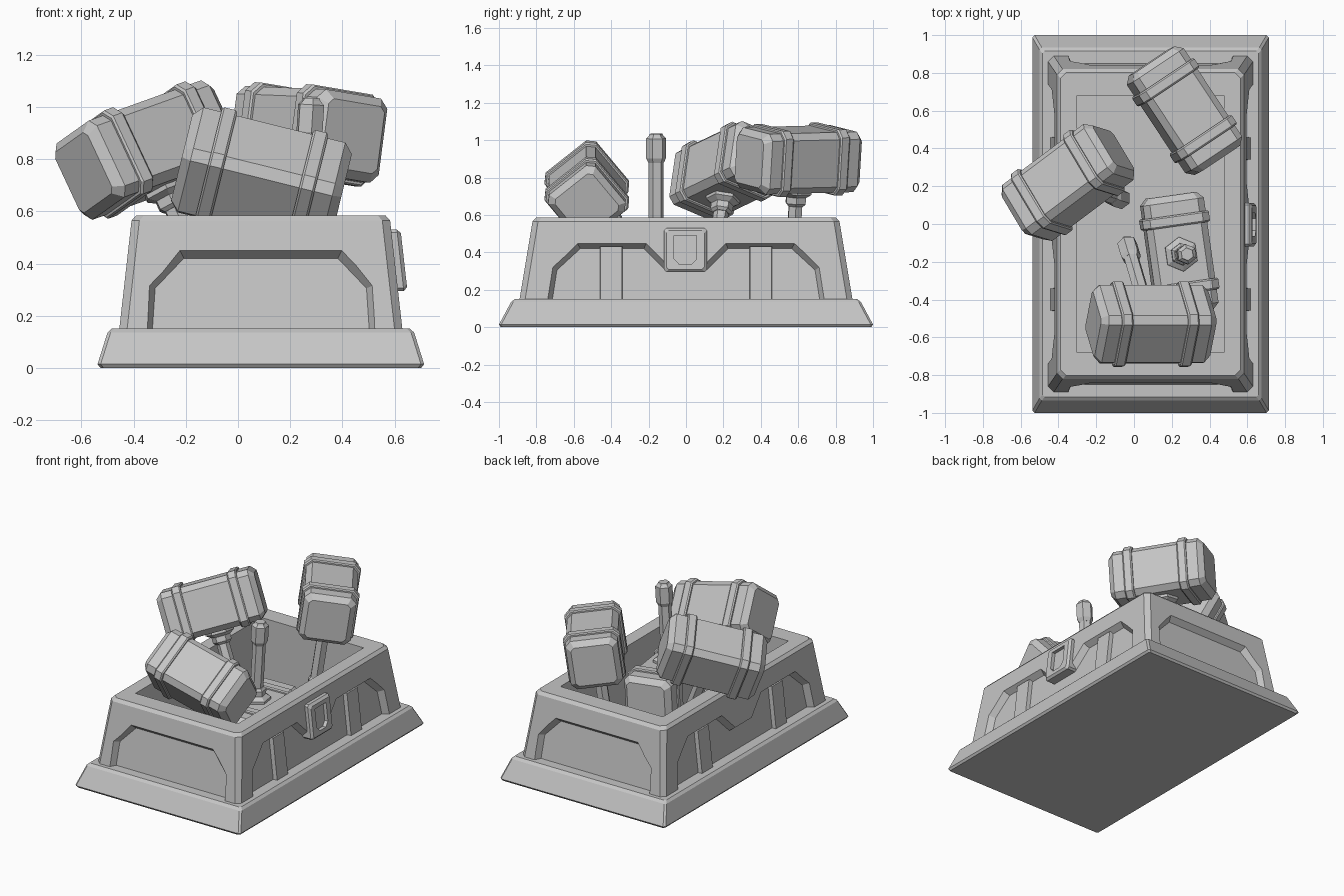
import bpy, bmesh, math
from mathutils import Vector, Matrix

if "Cube" in bpy.data.objects:
    bpy.data.objects.remove(bpy.data.objects["Cube"])

grey = bpy.data.materials.new("stone_grey")
grey.diffuse_color = (0.56, 0.56, 0.56, 1)
grey.use_nodes = True
grey.node_tree.nodes["Principled BSDF"].inputs["Base Color"].default_value = grey.diffuse_color
CX = 0.0875          # crate centre in x


def loft(name, rings, mat=None):
    """Closed flat-faced solid through equal-length rings of points."""
    bm = bmesh.new()
    vs = [[bm.verts.new(p) for p in r] for r in rings]
    n = len(rings[0])
    for a, b in zip(vs, vs[1:]):
        for i in range(n):
            j = (i + 1) % n
            bm.faces.new((a[i], a[j], b[j], b[i]))
    bm.faces.new(vs[0][::-1])
    bm.faces.new(vs[-1])
    if mat:
        bm.transform(mat)
    bmesh.ops.recalc_face_normals(bm, faces=bm.faces)
    me = bpy.data.meshes.new(name)
    bm.to_mesh(me)
    bm.free()
    me.materials.append(grey)
    ob = bpy.data.objects.new(name, me)
    bpy.context.collection.objects.link(ob)
    return ob


def octo(hx, hy, c, z, cx=0):
    """Rectangle ring with cut corners."""
    return [(cx + x, y, z) for x, y in (
        (hx, -hy + c), (hx, hy - c), (hx - c, hy), (-hx + c, hy),
        (-hx, hy - c), (-hx, -hy + c), (-hx + c, -hy), (hx - c, -hy))]


def hexa(r, z):
    return [(r * math.cos(k * math.pi / 3), r * math.sin(k * math.pi / 3), z)
            for k in range(6)]


def cut(ob, cutters):
    for c in cutters:
        m = ob.modifiers.new("cut", 'BOOLEAN')
        m.operation, m.solver, m.object = 'DIFFERENCE', 'EXACT', c
        c.hide_render = True
    dg = bpy.context.evaluated_depsgraph_get()
    me = bpy.data.meshes.new_from_object(ob.evaluated_get(dg))
    ob.modifiers.clear()
    ob.data = me
    for c in cutters:
        bpy.data.objects.remove(c)


# --- crate ---------------------------------------------------------------
def hx(z):
    return 0.5425 - 0.113 * (z - 0.15)


def hy(z):
    return 0.89 - 0.167 * (z - 0.15)


def on_side(side, s, u, z, d):
    """Point on a sloping crate wall, d below its surface."""
    if side == 'x':
        return (CX + s * (hx(z) - d), u, z)
    return (CX + u, s * (hy(z) - d), z)


def wall_loft(name, side, s, layers):
    """layers: (depth, profile of (u, z))"""
    return loft(name, [[on_side(side, s, u, z, d) for u, z in prof] for d, prof in layers])


def mirrored(half):
    return half + [(-u, z) for u, z in reversed(half)]


def rect(u0, u1, z0, z1, c=0.0):
    return [(u0 + c, z0), (u1 - c, z0), (u1, z0 + c), (u1, z1 - c),
            (u1 - c, z1), (u0 + c, z1), (u0, z1 - c), (u0, z0 + c)]


loft("crate_base", [octo(0.615, 0.99, 0.012, 0, CX), octo(0.626, 1.0, 0.012, 0.014, CX),
                    octo(0.588, 0.935, 0.012, 0.135, CX), octo(0.572, 0.915, 0.012, 0.15, CX)])

body = loft("crate_body", [octo(hx(0.1), hy(0.1), 0.03, 0.1, CX),
                           octo(hx(0.565), hy(0.565), 0.03, 0.565, CX),
                           octo(hx(0.585) - 0.016, hy(0.585) - 0.016, 0.03, 0.585, CX)])
# arched panels: inner outline at the panel, outer outline at the wall surface
panels = {
    'y': ([(0.42, 0.08), (0.405, 0.305), (0.295, 0.42)],
          [(0.44, 0.08), (0.427, 0.315), (0.31, 0.45)]),
    'x': ([(0.725, 0.08), (0.69, 0.305), (0.565, 0.42), (0.225, 0.42), (0.10, 0.295)],
          [(0.75, 0.08), (0.712, 0.32), (0.58, 0.447), (0.213, 0.447), (0.088, 0.322)]),
}
cutters = [loft("cavity_cutter", [octo(0.388, 0.68, 0.001, 0.151, CX),
                                  octo(0.388, 0.68, 0.001, 0.8, CX)])]
for side, (inner, outer) in panels.items():
    far = [(2 * b[0] - a[0], 2 * b[1] - a[1]) for a, b in zip(inner, outer)]
    for s in (-1, 1):
        cutters.append(wall_loft("panel_cutter", side, s,
                                 [(0.04, mirrored(inner)), (-0.04, mirrored(far))]))
cut(body, cutters)

# upright ribs in the long panels
for s in (-1, 1):
    for u in (-0.4, 0.4):
        wall_loft("panel_rib", 'x', s, [(0.06, rect(u - 0.063, u + 0.063, 0.12, 0.435)),
                                        (0.012, rect(u - 0.058, u + 0.058, 0.12, 0.43))])

# latch on the right side with a shield-shaped pocket
latch = wall_loft("latch", 'x', 1, [(0.05, rect(-0.118, 0.112, 0.295, 0.53, 0.012)),
                                    (-0.022, rect(-0.118, 0.112, 0.295, 0.53, 0.012)),
                                    (-0.036, rect(-0.104, 0.098, 0.309, 0.516, 0.012))])
shield = [(-0.063, 0.49), (-0.063, 0.365), (-0.035, 0.335),
          (0.029, 0.335), (0.057, 0.365), (0.057, 0.49)]
cut(latch, [wall_loft("pocket_cutter", 'x', 1, [(-0.012, shield), (-0.08, shield)])])


# --- hammers -------------------------------------------------------------
def frame(origin, x, y, z):
    m = Matrix((x, y, z)).transposed().to_4x4()
    m.translation = origin
    return m


def hammer(name, centre, axis, up):
    """Head lies along axis; the handle leaves it opposite to up."""
    n = Vector(up).normalized()
    a = Vector(axis)
    a = (a - n * a.dot(n)).normalized()
    side = n.cross(a)
    c = Vector(centre)
    along = frame(c, n, side, a)
    down = frame(c, a, -side, -n)
    w, c0 = 0.163, 0.035
    loft(name + "_head", [octo(w - 0.033, w - 0.033, c0 * 0.6, -0.315), octo(w, w, c0, -0.28),
                          octo(w, w, c0, 0.28), octo(w - 0.033, w - 0.033, c0 * 0.6, 0.315)], along)
    # two raised bands
    for p in (-0.18, 0.18):
        b = w + 0.015
        loft(name + "_band", [octo(b - 0.006, b - 0.006, 0.038, p - 0.03), octo(b, b, 0.038, p - 0.022),
                              octo(b, b, 0.038, p + 0.022), octo(b - 0.006, b - 0.006, 0.038, p + 0.03)], along)
    # collar, shaft and end cap
    loft(name + "_collar", [hexa(0.092, 0.15), hexa(0.092, 0.18), hexa(0.06, 0.2),
                            hexa(0.06, 0.235), hexa(0.045, 0.25)], down)
    loft(name + "_handle", [hexa(0.041, 0.2), hexa(0.041, 0.6)], down)
    loft(name + "_end_cap", [hexa(0.042, 0.545), hexa(0.054, 0.57), hexa(0.054, 0.675),
                             hexa(0.038, 0.69), hexa(0.034, 0.7)], down)


hammer("left_hammer", (-0.35, 0.22, 0.835), (0.8, 0.6, 0.287), (-0.29, 0.09, 0.62))
hammer("back_hammer", (0.267, 0.60, 0.895), (0.55, -0.83, -0.02), (0.13, 0.06, 1))
hammer("front_hammer", (0.09, -0.53, 0.73), (0.97, 0, -0.24), (0.13, -0.44, 0.525))
hammer("upturned_hammer", (0.24, -0.16, 0.335), (0.14, -0.99, 0), (-0.06, 0, -1))
